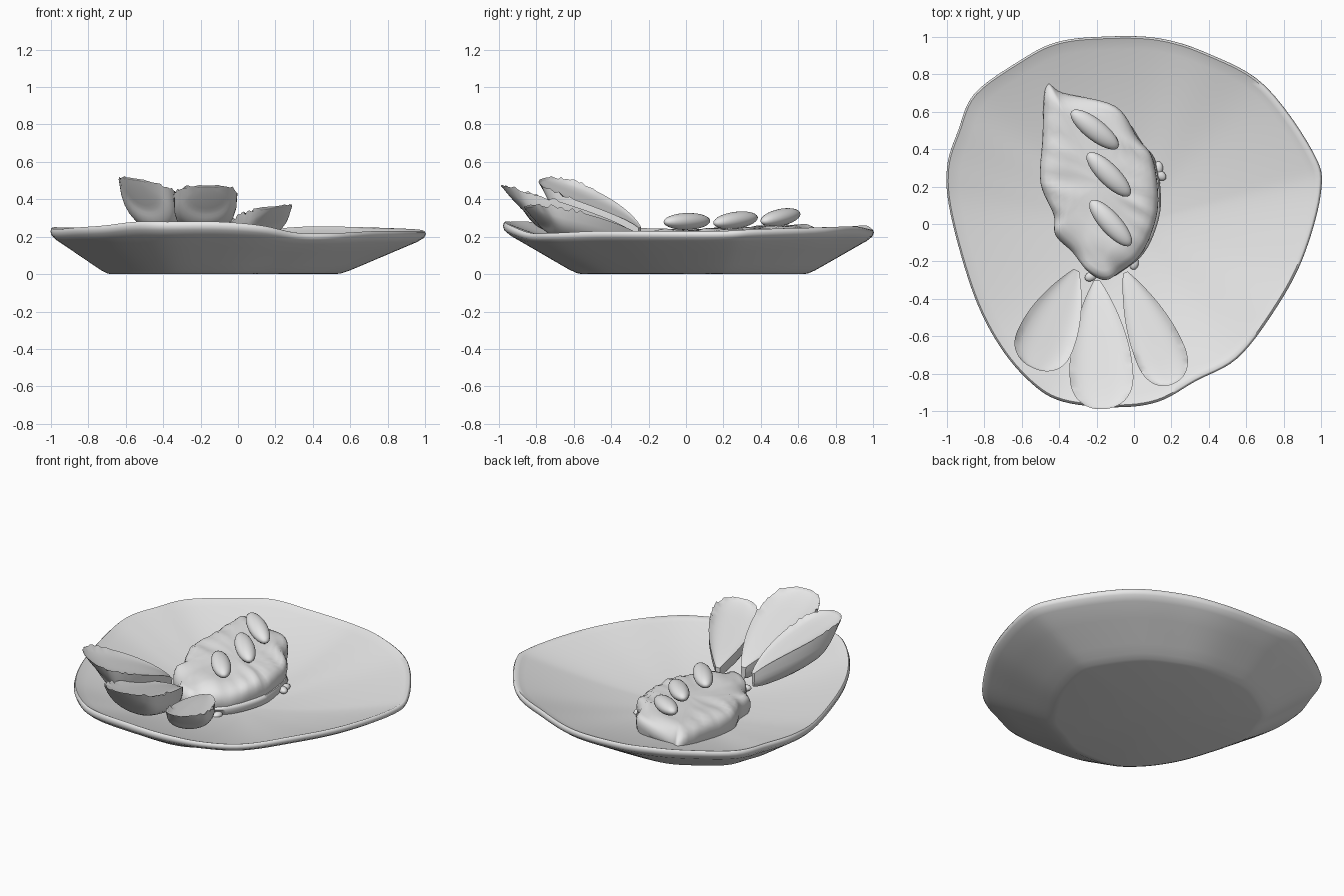
import bpy, bmesh, math, random
from mathutils import Vector, noise

random.seed(4)
cube = bpy.data.objects.get("Cube")
if cube:
    bpy.data.objects.remove(cube, do_unlink=True)

clay = bpy.data.materials.new("clay_grey")
clay.use_nodes = True
clay.diffuse_color = (0.8, 0.8, 0.8, 1)
clay.node_tree.nodes["Principled BSDF"].inputs["Base Color"].default_value = clay.diffuse_color


def smooth_loop(points, steps):
    """Closed smooth curve through the given points."""
    pts = [Vector(p) for p in points]
    n, out = len(pts), []
    for i in range(n):
        a, b, c, d = (pts[(i + k) % n] for k in (-1, 0, 1, 2))
        for j in range(steps):
            t = j / steps
            out.append(b + (c - a) * t / 2 + (2 * a - 5 * b + 4 * c - d) * t * t / 2
                       + (3 * b - a - 3 * c + d) * t ** 3 / 2)
    return out


def finish(obj, sharp=60):
    obj.data.materials.append(clay)
    bpy.ops.object.select_all(action='DESELECT')
    obj.select_set(True)
    bpy.context.view_layer.objects.active = obj
    bpy.ops.object.shade_smooth_by_angle(angle=math.radians(sharp))


def loft(name, rings, sharp=60):
    """Skin a stack of equal rings and close both ends."""
    bm = bmesh.new()
    rows = [[bm.verts.new(p) for p in ring] for ring in rings]
    n = len(rows[0])
    for low, high in zip(rows, rows[1:]):
        for i in range(n):
            j = (i + 1) % n
            bm.faces.new((low[i], low[j], high[j], high[i]))
    for row in (rows[0], rows[-1]):
        centre = bm.verts.new(sum((v.co for v in row), Vector()) / n)
        for i in range(n):
            bm.faces.new((row[i], row[(i + 1) % n], centre))
    bmesh.ops.remove_doubles(bm, verts=bm.verts, dist=0.0005)
    bmesh.ops.recalc_face_normals(bm, faces=bm.faces)
    mesh = bpy.data.meshes.new(name)
    bm.to_mesh(mesh)
    bm.free()
    obj = bpy.data.objects.new(name, mesh)
    bpy.context.collection.objects.link(obj)
    finish(obj, sharp)


# Plate: hand-shaped rim, flat foot, shallow bowl
rim = smooth_loop([
    (1, .17, .23), (.96, .38, .24), (.7, .74, .25), (.4, .91, .255), (.12, .995, .24),
    (-.2, 1, .245), (-.42, .97, .26), (-.6, .88, .255), (-.85, .7, .25), (-.94, .5, .25), (-1, .3, .25),
    (-.98, .05, .24), (-.86, -.37, .25), (-.72, -.65, .26), (-.55, -.85, .28),
    (-.38, -.95, .28), (-.1, -.98, .28), (.13, -.95, .26), (.33, -.84, .22),
    (.55, -.72, .22), (.74, -.48, .23), (.9, -.19, .23)], 6)
foot = [Vector((p.x * .6 - .08, p.y * .6 + .03, 0)) for p in rim]
plate = []
for out, up in ((0, 0), (.06, .02), (.15, .08), (.3, .21), (.65, .52), (.9, .74), (.98, .84), (1, .92),
                (.987, .98), (.97, 1)):
    plate.append([(*f.lerp(p, out).xy, p.z * up) for f, p in zip(foot, rim)])
for s in (.962, .93, .88, .8, .7, .6, .5, .4, .3, .2, .1):
    plate.append([(p.x * s, p.y * s, .05 + (p.z - .05) * s ** 1.7) for p in rim])
loft("plate", plate)

# Fillet: puffy slab with a wrinkled top and a pointed corner
edge = smooth_loop([
    (-.47, .74, 0), (-.38, .7, 0), (-.1, .63, 0), (.02, .46, 0), (.1, .35, 0), (.13, .13, 0),
    (.1, -.03, 0), (.03, -.17, 0), (-.08, -.26, 0), (-.16, -.3, 0), (-.25, -.25, 0),
    (-.33, -.15, 0), (-.42, -.06, 0), (-.43, .05, 0), (-.5, .22, 0), (-.49, .45, 0)], 6)
middle = Vector((-.18, .22, 0))


def fillet_ring(scale, drop):
    ring = []
    for p in edge:
        q = middle.lerp(p, scale)
        wrinkle = noise.noise(Vector((q.x * 4, q.y * 13 + q.x * 5, 0)))
        east = max(0, q.x + .1)
        q.z = .235 + .04 * q.y + .03 * wrinkle * scale - drop - east * east * .4
        ring.append(q)
    return ring


fillet = [[(*middle.lerp(p, .95).xy, .055 + .13 * p.length_squared) for p in edge]]
fillet += [fillet_ring(s, d) for s, d in (
    (1, .095), (1, .07), (.99, .05), (.96, .03), (.9, .015), (.8, .005),
    (.7, 0), (.55, 0), (.4, 0), (.25, 0), (.1, 0))]
loft("fillet", fillet)

# Lower layer showing along one side of the fillet
loft("fillet_lower_layer", [
    [middle.lerp(p, s) + Vector((.03, -.01, z)) for p in edge]
    for s, z in ((.9, .06), (.95, .1), (.92, .12), (.5, .13))])


def ellipsoid(name, centre, size, yaw=0, pitch=0):
    bpy.ops.mesh.primitive_uv_sphere_add(segments=24, ring_count=14, location=centre,
                                         rotation=(0, pitch, yaw))
    obj = bpy.context.object
    obj.name = name
    obj.scale = size
    bpy.ops.object.transform_apply(location=False, rotation=False, scale=True)
    finish(obj)


# Three beans lying across the fillet
for i, (x, y, z, yaw, pitch) in enumerate(((-.21, .505, .303, -38, .14), (-.135, .265, .288, -45, .1),
                                          (-.125, .005, .282, -48, .02))):
    ellipsoid(f"bean_{i + 1}", (x, y, z), (.16, .057, .045), math.radians(yaw), pitch)

# Crumbs beside the fillet
for i, (x, y, z) in enumerate(((.13, .3, .09), (.14, .26, .09), (-.23, -.28, .12), (0, -.21, .07))):
    ellipsoid(f"crumb_{i + 1}", (x, y, z), (.025, .035, .02), i)


def wedge(name, tip, end, width, depth, power, roll):
    """Teardrop wedge: dished cut face on top, rounded skin below, ragged outer rim."""
    tip, end = Vector(tip), Vector(end)
    along = Vector((end.x - tip.x, end.y - tip.y, 0))
    heading = along.normalized()
    side = Vector((-heading.y, heading.x, 0))
    side.z = roll
    rings, steps, half = [], 32, 14
    for i in range(steps + 1):
        t = math.sin(math.pi / 2 * (.02 + .98 * i / steps))
        if t < .75:
            fat = math.sin(math.pi / 2 * t / .75) ** .85
            deep = depth * fat ** .4
        else:
            fat = max(0, 1 - ((t - .75) / .25) ** 2.2) ** .45
            deep = depth * fat
        lean = .1 * t * t * min(1, fat * 1.4)
        ragged = (t > .6) * fat
        centre = tip + along * t
        centre.z = tip.z + (end.z - tip.z) * t ** power
        ring = []
        for k in range(half):  # cut face
            u = -1 + 2 * k / half
            p = centre + side * (u * width * fat)
            p.z -= .025 * fat * (1 - u ** 4)
            if k == 0:
                p.z += random.uniform(-.008, .014) * ragged
            ring.append(p)
        for k in range(half):  # skin
            a = math.pi * k / half
            sag = math.sin(a) ** .65
            p = centre + side * (math.cos(a) * width * fat) - heading * (lean * sag)
            p.z -= deep * sag
            if k == 0:
                p.z += random.uniform(-.008, .014) * ragged
            ring.append(p)
        rings.append(ring)
    loft(name, rings, 40)


# Fan of three wedges
wedge("wedge_right", (-.3, -.23, .22), (-.54, -.77, .51), .157, .22, .65, -.15)
wedge("wedge_middle", (-.2, -.28, .22), (-.165, -.99, .475), .17, .19, .75, 0)
wedge("wedge_left", (-.055, -.24, .2), (.21, -.855, .365), .135, .15, .75, .12)
